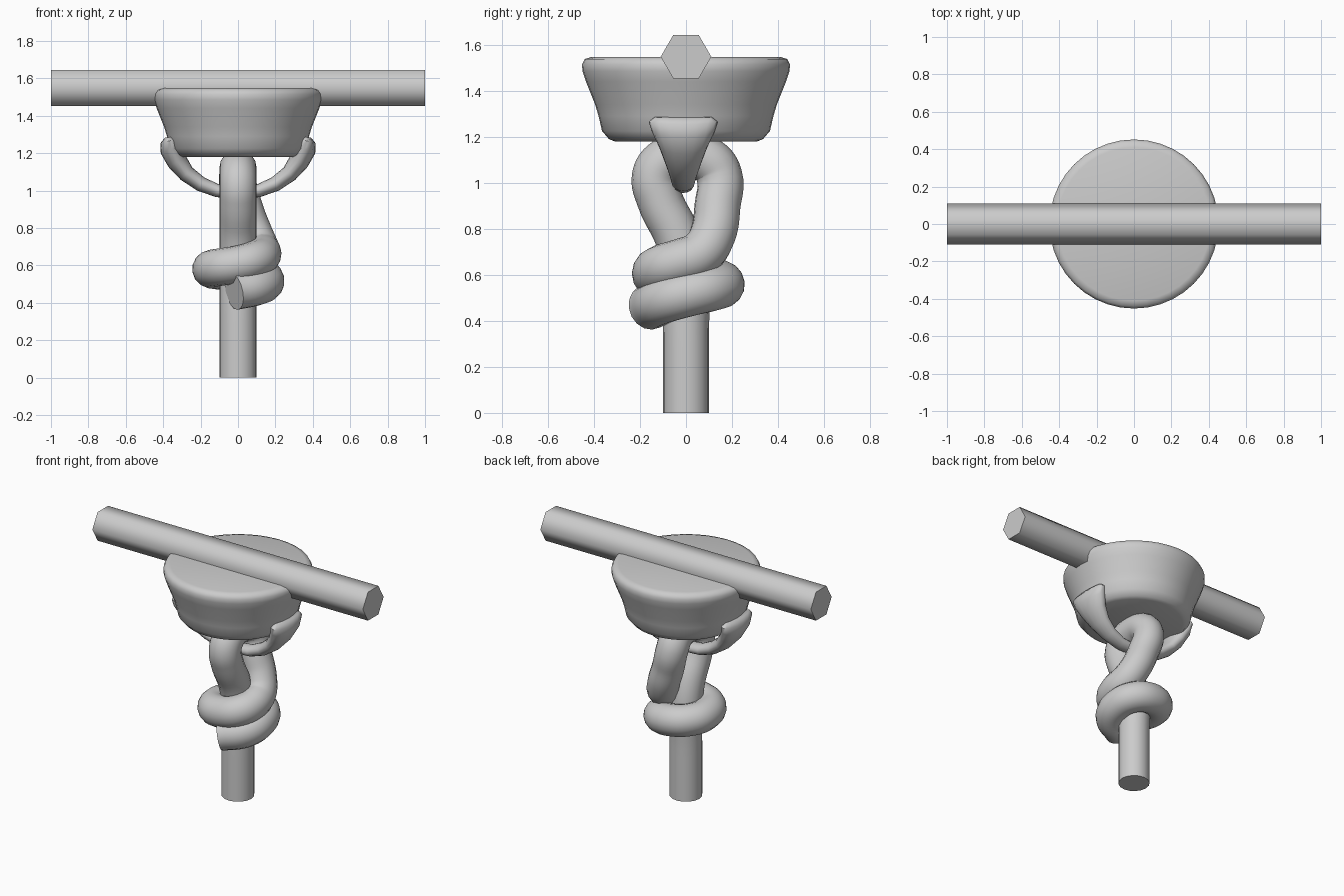
import bpy, bmesh, math
from mathutils import Vector

if "Cube" in bpy.data.objects:
    bpy.data.objects.remove(bpy.data.objects["Cube"])


def make_object(name, bm, angle):
    bmesh.ops.recalc_face_normals(bm, faces=bm.faces)
    me = bpy.data.meshes.new(name)
    bm.to_mesh(me)
    bm.free()
    ob = bpy.data.objects.new(name, me)
    bpy.context.collection.objects.link(ob)
    bpy.ops.object.select_all(action='DESELECT')
    ob.select_set(True)
    bpy.context.view_layer.objects.active = ob
    bpy.ops.object.shade_smooth_by_angle(angle=math.radians(angle))
    return ob


def loft(rings):
    """Skin closed rings of points and cap both ends."""
    bm = bmesh.new()
    vr = [[bm.verts.new(p) for p in r] for r in rings]
    n = len(vr[0])
    for a, b in zip(vr, vr[1:]):
        for i in range(n):
            j = (i + 1) % n
            bm.faces.new((a[i], a[j], b[j], b[i]))
    bm.faces.new(vr[0])
    bm.faces.new(vr[-1])
    return bm


def circle(n):
    return [(math.cos(2 * math.pi * i / n), math.sin(2 * math.pi * i / n)) for i in range(n)]


# hexagonal cross bar
bar = [[(x, 0.11 * c, 1.548 + 0.11 * s) for c, s in circle(6)] for x in (-1, 1)]
make_object("cross_bar", loft(bar), 65)

# flared cup
profile = [(0.31, 1.18), (0.335, 1.19), (0.365, 1.225), (0.38, 1.29), (0.395, 1.34),
           (0.435, 1.44), (0.45, 1.485), (0.452, 1.515), (0.44, 1.538), (0.41, 1.547)]
cup = [[(r * c, r * s, z) for c, s in circle(40)] for r, z in profile]
make_object("cup", loft(cup), 50)

# tapered hanger under the cup: x, z, half thickness, half width
half = [(0.11, 0.999, 0.035, 0.05), (0.2, 1.035, 0.04, 0.06), (0.275, 1.09, 0.045, 0.08),
        (0.325, 1.155, 0.055, 0.105), (0.355, 1.22, 0.062, 0.135), (0.367, 1.265, 0.048, 0.15),
        (0.37, 1.285, 0.022, 0.125)]
stations = [(-x, z, t, w) for x, z, t, w in reversed(half)] + [(0, 0.99, 0.034, 0.045)] + half
rings = []
for i, (x, z, t, w) in enumerate(stations):
    a, b = stations[max(i - 1, 0)], stations[min(i + 1, len(stations) - 1)]
    d = Vector((b[0] - a[0], b[1] - a[1])).normalized()
    rings.append([(x - d.y * t * s, w * c - 0.012, z + d.x * t * s) for c, s in circle(16)])
make_object("hanger", loft(rings), 60)

# rope: up, over the hanger, down and wrapped around itself
path = [(0, 0, 0), (0, 0, 0.35), (0, 0, 0.6), (0, -0.035, 0.76), (0, -0.115, 0.93),
        (0, -0.135, 1.03), (0, -0.09, 1.095), (0, 0, 1.12), (0, 0.1, 1.095),
        (0, 0.145, 1.03), (0.035, 0.137, 0.9), (0.085, 0.115, 0.77), (0.12, 0.06, 0.69),
        (0.13, -0.03, 0.655), (0.09, -0.11, 0.63), (0, -0.135, 0.605), (-0.1, -0.105, 0.59),
        (-0.145, 0, 0.58), (-0.1, 0.11, 0.57), (0, 0.155, 0.56), (0.1, 0.125, 0.545),
        (0.148, 0.02, 0.52), (0.115, -0.09, 0.49), (-0.02, -0.16, 0.46)]
cu = bpy.data.curves.new("rope", 'CURVE')
cu.dimensions = '3D'
cu.resolution_u = 6
cu.bevel_depth = 0.1
cu.bevel_resolution = 6
cu.use_fill_caps = True
sp = cu.splines.new('BEZIER')
sp.bezier_points.add(len(path) - 1)
for bp, p in zip(sp.bezier_points, path):
    bp.co = p
    bp.handle_left_type = bp.handle_right_type = 'AUTO'
tmp = bpy.data.objects.new("rope_path", cu)
bpy.context.collection.objects.link(tmp)
dg = bpy.context.evaluated_depsgraph_get()
bm = bmesh.new()
bm.from_mesh(tmp.evaluated_get(dg).to_mesh())
bpy.data.objects.remove(tmp)
bmesh.ops.remove_doubles(bm, verts=bm.verts, dist=0.0005)
make_object("rope", bm, 50)
